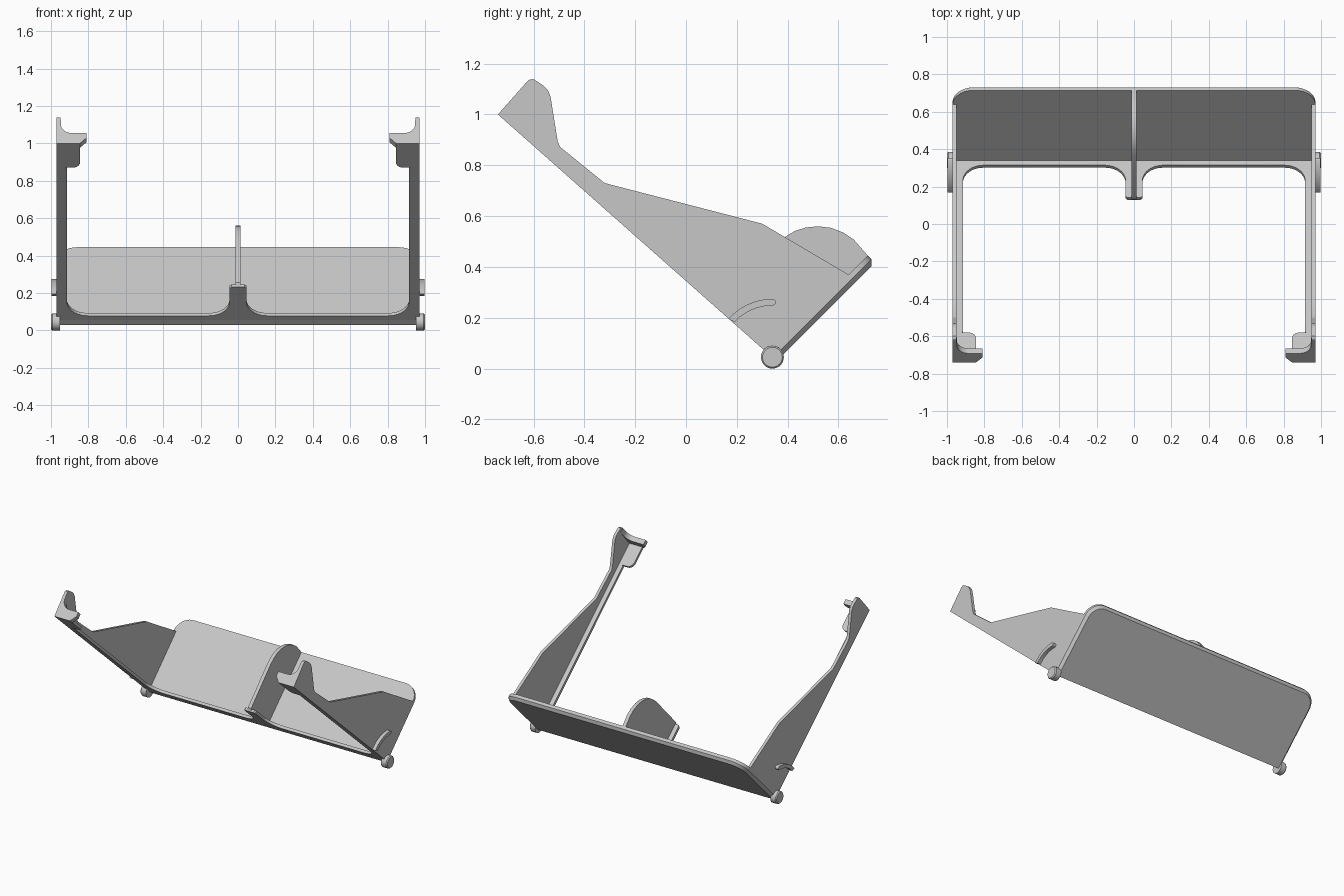
import bpy, bmesh, math
from mathutils import Vector

cube = bpy.data.objects.get("Cube")
if cube:
    bpy.data.objects.remove(cube, do_unlink=True)

gray = bpy.data.materials.new("light gray plastic")
gray.use_nodes = True
gray.diffuse_color = (0.57, 0.57, 0.57, 1)
gray.node_tree.nodes["Principled BSDF"].inputs["Base Color"].default_value = (0.57, 0.57, 0.57, 1)

# Tilted working directions: along the arms, and square to them
TIP = Vector((0, -0.74, 1.0))
X = Vector((1, 0, 0))
ALONG = Vector((0, 0.749, -0.663))
UP = Vector((0, 0.663, 0.749))
# Back panel directions
PANEL = Vector((0, 0.326, 0.056))
RISE = Vector((0, 0.7071, 0.7071))
BACK = Vector((0, 0.7071, -0.7071))


def loft(name, rings):
    """Closed solid through matching rings of points."""
    bm = bmesh.new()
    rows = [[bm.verts.new(p) for p in ring] for ring in rings]
    n = len(rows[0])
    for a, b in zip(rows, rows[1:]):
        for i in range(n):
            j = (i + 1) % n
            bm.faces.new((a[i], a[j], b[j], b[i]))
    bm.faces.new(rows[0][::-1])
    bm.faces.new(rows[-1])
    bmesh.ops.recalc_face_normals(bm, faces=bm.faces)
    mesh = bpy.data.meshes.new(name)
    bm.to_mesh(mesh)
    bm.free()
    obj = bpy.data.objects.new(name, mesh)
    bpy.context.collection.objects.link(obj)
    mesh.materials.append(gray)
    bpy.ops.object.select_all(action='DESELECT')
    obj.select_set(True)
    bpy.context.view_layer.objects.active = obj
    bpy.ops.object.shade_smooth_by_angle(angle=math.radians(30))
    return obj


def prism(name, outline, origin, a, b, depth):
    ring = [origin + a * p + b * q for p, q in outline]
    return loft(name, [ring, [v + depth for v in ring]])


def side_prism(name, outline, x0, x1):
    """Outline in (y, z), extruded across x."""
    return loft(name, [[(x, y, z) for y, z in outline] for x in (x0, x1)])


def arc(cx, cy, r, start, end, steps=10):
    angles = [math.radians(start + (end - start) * i / steps) for i in range(steps + 1)]
    return [(cx + r * math.cos(t), cy + r * math.sin(t)) for t in angles]


def mirrored(half):
    return half + [(-x, y) for x, y in reversed(half)]


# Flat base frame with filleted corners, centre tab and widened arm tips
half = [(0.035, 1.16), (0.045, 1.17)]
half += arc(0.155, 1.28, 0.11, 180, 90)
half += arc(0.805, 1.28, 0.11, 90, 0)
half += arc(0.925, 0.206, 0.01, 180, 270, 3)
half += arc(0.885, 0.156, 0.04, 90, 180, 6)
half += [(0.845, 0), (0.97, 0), (0.97, 1.43)]
prism("base_frame", mirrored(half), TIP, X, ALONG, UP * 0.02)


# Back panel with rounded top corners and a chamfered rear edge
def panel_ring(inset, offset):
    r = 0.11 - inset
    half = [(0.97 - inset, 0)] + arc(0.86, 0.44, r, 0, 90)
    return [PANEL + X * x + RISE * h + BACK * offset for x, h in mirrored(half)]


loft("back_panel", [panel_ring(0, 0), panel_ring(0, 0.021), panel_ring(0.018, 0.04)])

# Centre rib: straight lower edge and a rounded crown
rib = [(0.13, 0.235), (0.133, 0.255), (0.36, 0.492), (0.40, 0.525), (0.43, 0.542), (0.47, 0.555),
       (0.52, 0.56), (0.57, 0.554), (0.62, 0.535), (0.66, 0.508), (0.715, 0.445), (0.326, 0.06)]
side_prism("centre_rib", rib, -0.013, 0.013)

arm = [(-0.74, 1.0), (-0.624, 1.131), (-0.615, 1.138), (-0.60, 1.139), (-0.56, 1.113),
       (-0.543, 1.095), (-0.533, 1.07), (-0.505, 0.895), (-0.495, 0.872), (-0.32, 0.73),
       (0.30, 0.57), (0.64, 0.37), (0.326, 0.056)]

# Hook plate across each arm tip
hook = [(0.845, 0), (0.81, 0.04), (0.81, 0.073), (0.87, 0.073)]
hook += arc(0.885, 0.135, 0.062, -90, 0, 8) + [(0.948, 0.175), (0.97, 0.175), (0.97, 0)]

# Curved stop ridge centred on the pivot, with a rounded free end
PIVOT = (0.34, 0.045)
ridge = arc(*PIVOT, 0.229, 139, 90, 14)
ridge += arc(PIVOT[0], PIVOT[1] + 0.216, 0.013, 80, -80, 6)
ridge += arc(*PIVOT, 0.203, 90, 137, 14)

for side, s in (("left", 1), ("right", -1)):
    side_prism(side + "_arm", arm, s * 0.949, s * 0.97)
    prism(side + "_hook", [(s * x, h) for x, h in hook], TIP, X, UP, ALONG * 0.036)
    side_prism(side + "_stop_ridge", ridge, s * 0.965, s * 0.996)
    # Pivot button with a softened outer rim
    sizes = ((0.952, 0.045), (0.993, 0.045), (1.0, 0.039))
    loft(side + "_pivot", [[(s * x, y, z) for y, z in arc(*PIVOT, r, 0, 348.75, 31)]
                           for x, r in sizes])
